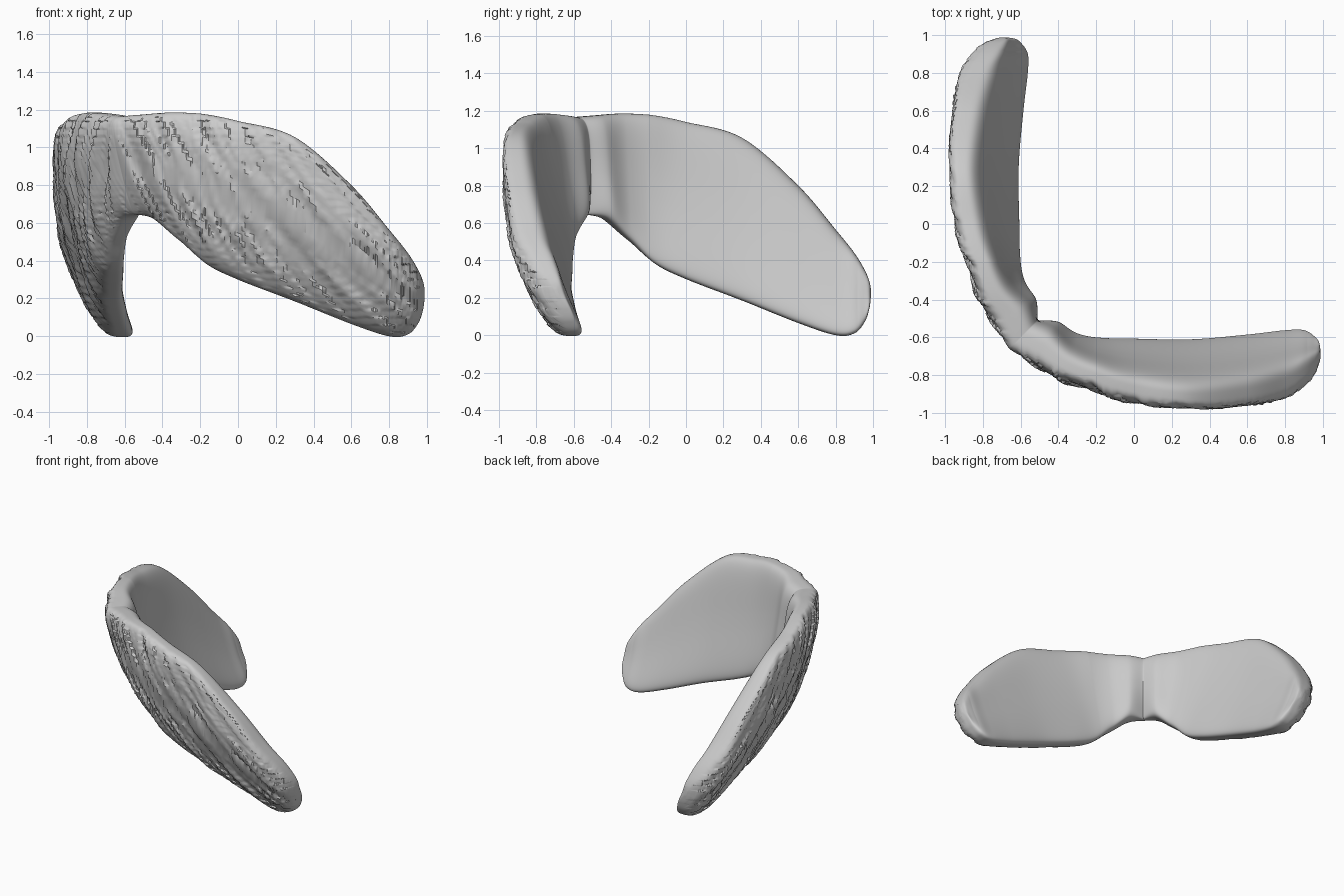
import bpy, bmesh, math
from mathutils import Vector, noise

if "Cube" in bpy.data.objects:
    bpy.data.objects.remove(bpy.data.objects["Cube"])

# Stations from the centre seam to the tip:
# x, bottom z, top z, inner y at bottom, inner y at top, thickness bottom, thickness top
STATIONS = [
    (-0.60, 0.645, 1.165, -0.505, -0.515, 0.06, 0.17),
    (-0.45, 0.62, 1.175, -0.495, -0.56, 0.15, 0.20),
    (-0.30, 0.51, 1.185, -0.545, -0.66, 0.18, 0.20),
    (-0.17, 0.385, 1.175, -0.56, -0.72, 0.19, 0.20),
    (0.00, 0.30, 1.14, -0.56, -0.77, 0.20, 0.205),
    (0.30, 0.185, 1.055, -0.56, -0.81, 0.21, 0.21),
    (0.60, 0.065, 0.80, -0.535, -0.78, 0.21, 0.22),
    (0.80, 0.00, 0.565, -0.515, -0.73, 0.20, 0.22),
    (0.90, 0.01, 0.44, -0.52, -0.69, 0.18, 0.19),
    (0.955, 0.07, 0.35, -0.565, -0.67, 0.13, 0.15),
    (0.98, 0.14, 0.29, -0.61, -0.67, 0.08, 0.08),
    (0.988, 0.20, 0.25, -0.67, -0.69, 0.02, 0.02),
]
RINGS, SIDES = 200, 150


def station(t):
    """Smooth (Catmull-Rom) blend of the station table, t in 0..1."""
    n = len(STATIONS) - 1
    i = min(int(t * n), n - 1)
    f = t * n - i
    a, b, c, d = (STATIONS[min(max(i + k, 0), n)] for k in (-1, 0, 1, 2))
    return [q + 0.5 * f * (r - p + f * (2 * p - 5 * q + 4 * r - s + f * (3 * (q - r) + s - p)))
            for p, q, r, s in zip(a, b, c, d)]


def power(v, e):
    return math.copysign(abs(v) ** e, v)


def strands(x, z):
    """Hair strands running down and outwards, broken into small steps."""
    gx, gz = round(x / 0.02) * 0.02, round(z / 0.04) * 0.04
    x, z = 0.2 * x + 0.8 * gx, 0.2 * z + 0.8 * gz
    across = x * (0.95 - 0.15 * x) + z * (0.7 + 0.15 * x)
    along = x - z
    n = noise.noise(Vector((across * 13, along * 1.3, 0.5)))
    n += 0.6 * noise.noise(Vector((across * 30, along * 2.5, 4.0)))
    return 0.026 * n


def wing_point(t, angle):
    x, zb, zt, ib, it, tb, tt = station(t)
    c, s = power(math.cos(angle), 0.6), power(math.sin(angle), 0.6)
    h = 0.5 + 0.5 * c
    z = zb + (zt - zb) * h
    thick = tb + (tt - tb) * h
    bow = 0.13 * h * (1 - h) * min(1, t * 4) * min(1, (1 - t) * 4)
    y = ib + (it - ib) * h - bow - thick / 2 + s * thick / 2
    # near the seam the rings fan out so that the first lies on the mirror plane
    if x < -0.2:
        x = y + (x + 0.6) / 0.4 * (-0.2 - y)
    if s < 0:
        y -= strands(x, z) * min(1, -s * 1.2) * min(1, t * 12) * min(1, (1 - t) * 5)
    return Vector((x, y, z))


bm = bmesh.new()
rings = []
for i in range(RINGS):
    t = i / (RINGS - 1)
    rings.append([bm.verts.new(wing_point(t, 2 * math.pi * j / SIDES)) for j in range(SIDES)])
for a, b in zip(rings, rings[1:]):
    for j in range(SIDES):
        k = (j + 1) % SIDES
        bm.faces.new((a[j], a[k], b[k], b[j]))
bm.faces.new(rings[-1])   # tip cap

# Second wing: mirrored across the diagonal plane x = y
copy = bmesh.ops.duplicate(bm, geom=bm.verts[:] + bm.edges[:] + bm.faces[:])["geom"]
for v in copy:
    if isinstance(v, bmesh.types.BMVert):
        v.co.x, v.co.y = v.co.y, v.co.x
bmesh.ops.remove_doubles(bm, verts=bm.verts[:], dist=0.0003)
bmesh.ops.recalc_face_normals(bm, faces=bm.faces[:])

mesh = bpy.data.meshes.new("moustache")
bm.to_mesh(mesh)
bm.free()
obj = bpy.data.objects.new("moustache", mesh)
bpy.context.collection.objects.link(obj)
bpy.context.view_layer.objects.active = obj
obj.select_set(True)
bpy.ops.object.shade_smooth_by_angle(angle=math.radians(35))
